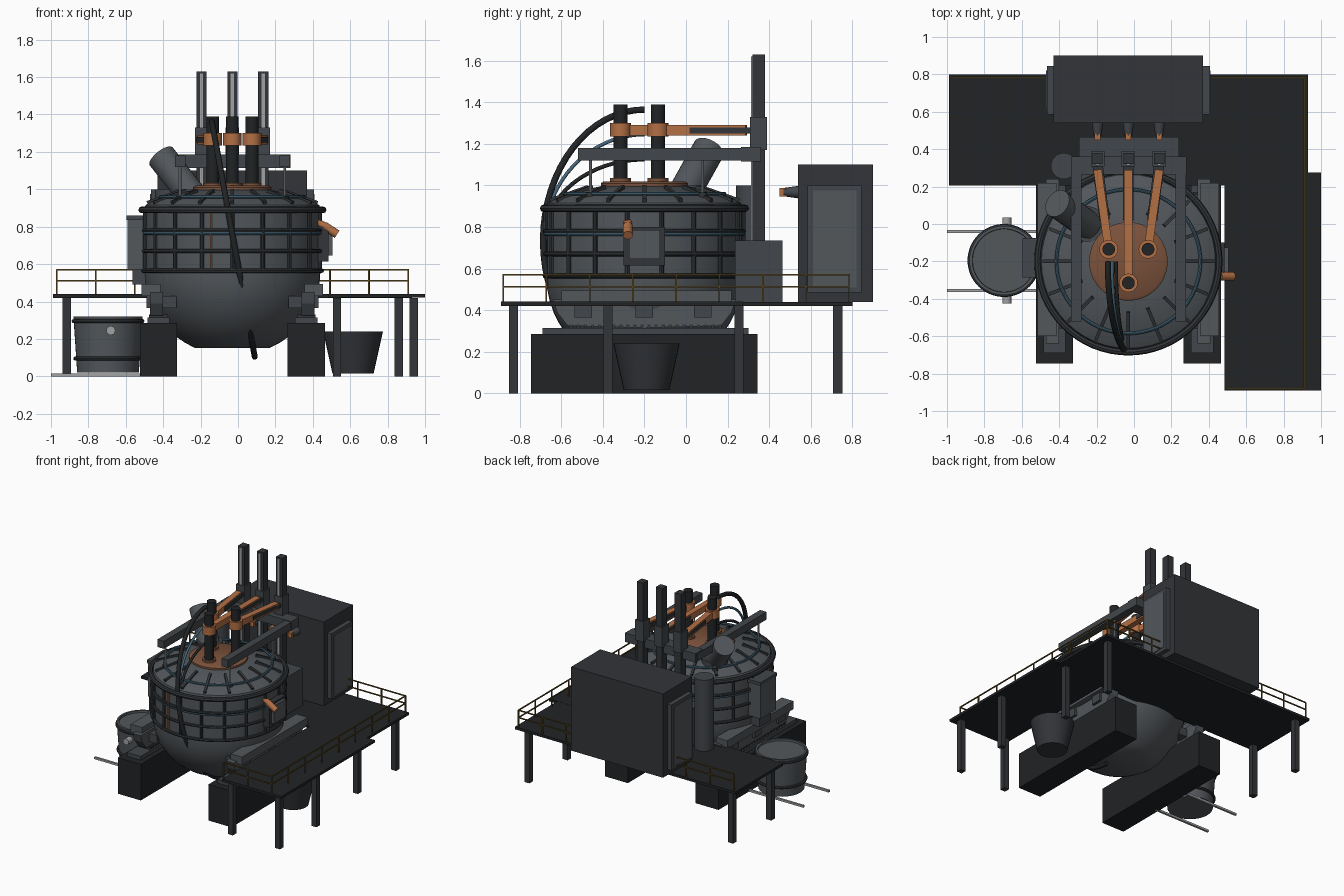
import bpy, bmesh
from math import sin, cos, pi, radians
from mathutils import Vector, Matrix

if "Cube" in bpy.data.objects:
    bpy.data.objects.remove(bpy.data.objects["Cube"])

CX, CY = -0.03, -0.20          # furnace axis


def material(name, r, g, b):
    m = bpy.data.materials.new(name)
    m.diffuse_color = (r, g, b, 1)
    m.use_nodes = True
    m.node_tree.nodes["Principled BSDF"].inputs["Base Color"].default_value = m.diffuse_color
    return m


STEEL = material("steel", .085, .095, .105)
MID = material("mid_steel", .055, .062, .07)
DARK = material("dark_steel", .032, .035, .04)
BLACK = material("graphite", .015, .017, .019)
COPPER = material("copper", .45, .16, .06)
BLUE = material("water_blue", .06, .14, .2)
LIGHT = material("bright_rod", .35, .36, .37)
YELLOW = material("rail_yellow", .12, .075, .015)
BROWN = material("roof_copper", .2, .085, .045)


def finish(name, bm, mat, smooth=False):
    bmesh.ops.recalc_face_normals(bm, faces=bm.faces)
    me = bpy.data.meshes.new(name)
    bm.to_mesh(me)
    bm.free()
    if smooth:
        me.shade_smooth()
        me.set_sharp_from_angle(angle=radians(35))
    me.materials.append(mat)
    ob = bpy.data.objects.new(name, me)
    bpy.context.collection.objects.link(ob)
    return ob


def box(name, x0, x1, y0, y1, z0, z1, mat=STEEL):
    bm = bmesh.new()
    bmesh.ops.create_cube(bm, size=1, matrix=Matrix.Translation(((x0+x1)/2, (y0+y1)/2, (z0+z1)/2))
                          @ Matrix.Diagonal((x1-x0, y1-y0, z1-z0, 1)))
    return finish(name, bm, mat)


def beam(name, p, q, w, h, mat=STEEL):
    """Rectangular bar between two points, h measured upward."""
    p, q = Vector(p), Vector(q)
    d = (q - p).normalized()
    s = d.cross(Vector((0, 0, 1))).normalized()
    rot = Matrix((s, d, s.cross(d))).transposed().to_4x4()
    bm = bmesh.new()
    bmesh.ops.create_cube(bm, size=1, matrix=Matrix.Translation((p+q)/2) @ rot
                          @ Matrix.Diagonal((w, (q-p).length, h, 1)))
    return finish(name, bm, mat)


def cyl(name, p, q, r, r2=None, mat=STEEL, n=24):
    p, q = Vector(p), Vector(q)
    rot = (q-p).to_track_quat('Z', 'Y').to_matrix().to_4x4()
    bm = bmesh.new()
    bmesh.ops.create_cone(bm, cap_ends=True, segments=n, radius1=r, radius2=r if r2 is None else r2,
                          depth=(q-p).length, matrix=Matrix.Translation((p+q)/2) @ rot)
    return finish(name, bm, mat, n > 8)


def lathe(name, prof, x, y, mat=STEEL, n=48, closed=False):
    bm = bmesh.new()
    rings = [[bm.verts.new((x+r*cos(2*pi*i/n), y+r*sin(2*pi*i/n), z)) for i in range(n)] for r, z in prof]
    pairs = list(zip(rings, rings[1:])) + ([(rings[-1], rings[0])] if closed else [])
    for a, b in pairs:
        for i in range(n):
            bm.faces.new((a[i], a[(i+1) % n], b[(i+1) % n], b[i]))
    if not closed:
        bm.faces.new(rings[0])
        bm.faces.new(rings[-1])
    return finish(name, bm, mat, True)


def ring(name, R, r, z, mat=DARK, x=CX, y=CY):
    return lathe(name, [(R+r*cos(k*pi/4), z+r*sin(k*pi/4)) for k in range(8)], x, y, mat, 64, True)


def hose(name, pts, r, mat):
    cu = bpy.data.curves.new(name, 'CURVE')
    cu.dimensions, cu.bevel_depth, cu.bevel_resolution, cu.use_fill_caps = '3D', r, 3, True
    sp = cu.splines.new('POLY')
    sp.points.add(len(pts)-1)
    for a, b in zip(sp.points, pts):
        a.co = (*b, 1)
    cu.materials.append(mat)
    ob = bpy.data.objects.new(name, cu)
    bpy.context.collection.objects.link(ob)


def polar(r, a, z):
    return (CX+r*cos(a), CY+r*sin(a), z)


# Furnace bowl and shell
bowl = [(.47*cos(a), .55-.44*sin(a)) for a in [radians(64.5*k/9) for k in range(9, -1, -1)]]
lathe("furnace_shell", bowl + [(.47, .89)], CX, CY, STEEL)
ring("shell_rim", .485, .018, .89)
for z, m, r in ((.78, DARK, .011), (.765, BLUE, .008), (.67, DARK, .011), (.565, DARK, .012)):
    ring("shell_hoop", .478, r, z, m)
for k in range(18):
    a = -pi/2 + k*pi/9
    cyl("shell_rib", polar(.475, a, .56), polar(.475, a, .885), .011, mat=DARK, n=8)
for a in (256, 10, 130):
    a = radians(a)
    cyl("copper_riser", polar(.473, a, .57), polar(.473, a, .88), .006, mat=COPPER, n=8)

# Roof with ribs, cooling ring and centre disc
lathe("roof", [(.47, .895), (.465, .915), (.42, .94), (.31, .975), (.2, .998)], CX, CY, STEEL)
for k in range(16):
    a = k*pi/8
    beam("roof_rib", polar(.27, a, .99), polar(.455, a, .925), .018, .025, DARK)
ring("roof_cooling_ring", .385, .009, .96, BLUE)
lathe("roof_delta", [(.21, .985), (.21, 1.01), (.195, 1.02)], CX, CY, BROWN)

# Electrodes, clamps, arms, masts
for (ex, ey), mx in zip(((-.135, -.135), (-.03, -.315), (.075, -.135)), (-.195, -.03, .135)):
    cyl("electrode", (ex, ey, .95), (ex, ey, 1.39), .034, mat=BLACK)
    cyl("electrode_seal", (ex, ey, 1.0), (ex, ey, 1.035), .05, mat=BROWN)
    cyl("electrode_clamp", (ex, ey, 1.235), (ex, ey, 1.3), .05, mat=COPPER)
    d = (Vector((mx, .29)) - Vector((ex, ey))).normalized()
    beam("electrode_arm", (ex+d.x*.03, ey+d.y*.03, 1.265), (mx, .29, 1.265), .045, .05, COPPER)
    t = (.29-.02)/(.29-ey)
    beam("arm_stiffener", (mx+(ex-mx)*t, .02, 1.265), (mx, .32, 1.265), .055, .028, DARK)
    box("mast", mx-.027, mx+.027, .32, .38, .44, 1.63, DARK)
    box("mast_guide", mx-.009, mx+.009, .313, .322, .7, 1.62, LIGHT)
    box("mast_sleeve", mx-.036, mx+.036, .308, .39, 1.17, 1.33, MID)
    cyl("bushing", (mx, .54, .968), (mx, .47, .968), .03, .02, MID, 16)
    box("bushing_terminal", mx-.015, mx+.015, .45, .485, .948, .988, COPPER)
box("mast_base", -.295, .24, .235, .465, .44, .735, MID)

# Roof lifting gantry
box("gantry_crossbeam", -.335, .28, .265, .36, 1.115, 1.185, MID)
for x in (-.31, .25):
    box("gantry_beam", x-.028, x+.028, -.52, .34, 1.12, 1.18, MID)
    for y in (-.46, .08):
        cyl("lifting_rod", (x, y, .93), (x, y, 1.13), .007, mat=LIGHT, n=8)
        cyl("lifting_lug", (x, y, .925), (x, y, .965), .022, mat=DARK, n=12)

# Off-gas elbow and upright duct
cyl("elbow_collar", (-.25, 0, .93), (-.25, 0, 1.0), .095, mat=MID)
cyl("offgas_elbow", (-.24, -.01, .96), (-.41, .11, 1.175), .078, mat=STEEL)
cyl("upright_duct", (-.375, .31, .44), (-.375, .31, 1.0), .07, mat=MID)

# Draped supply hoses
for ry, rz, r, m in ((.487, .63, .016, BLACK), (.482, .51, .009, BLUE), (.485, .39, .01, BLACK)):
    pts = []
    for k in range(33):
        a = pi/2 + pi*k/32
        z = .735 + rz*sin(a)
        pts.append((-.14 + (1.365-z)*.182, -.2 + ry*cos(a), z))
    hose("supply_hose", pts, r, m)

# Slag door and burner on the right
box("slag_door_frame", .38, .485, -.3, -.1, .615, .8, DARK)
box("slag_door", .47, .505, -.275, -.125, .645, .785, STEEL)
cyl("burner_barrel", (.4, -.28, .835), (.47, -.28, .80), .02, mat=COPPER, n=16)
cyl("burner_nozzle", (.46, -.28, .805), (.53, -.28, .76), .023, mat=COPPER, n=16)

# Tapping box on the left
box("tap_box", -.59, -.42, -.275, -.085, .57, .835, STEEL)
box("tap_box_lid", -.595, -.42, -.285, -.075, .835, .86, MID)
box("tap_spout", -.565, -.45, -.25, -.11, .49, .57, MID)

# Piers, rockers and cradle, one set each side
for s in (-1, 1):
    px = CX + s*.395
    box("pier", px-.1, px+.1, -.745, .345, 0, .285, BLACK)
    box("rocker_track", px-.06, px+.06, -.69, .30, .285, .315, MID)
    bm = bmesh.new()
    prof = [(-.64, .45), (-.62, .39), (-.57, .325), (-.2, .315), (.17, .325), (.22, .39), (.24, .45)]
    f = bm.faces.new([bm.verts.new((px-.035+s*.01, y, z)) for y, z in prof])
    g = bmesh.ops.extrude_face_region(bm, geom=[f])
    bmesh.ops.translate(bm, vec=(.07, 0, 0), verts=[v for v in g["geom"] if isinstance(v, bmesh.types.BMVert)])
    finish("rocker", bm, STEEL)
    for k in range(22):
        y = -.56 + k*.034
        box("rocker_tooth", px-.05, px+.05, y, y+.016, .312, .33, DARK)
    bx = CX + s*.435
    box("cradle_beam", bx-.05, bx+.05, -.6, .22, .43, .495, STEEL)
    for y in (-.495, -.2, .08):
        box("cradle_bracket", *sorted((CX+s*.3, CX+s*.46)), y-.042, y+.042, .365, .43, MID)

# Working platform, legs and railings
box("platform_back", -.99, .93, .205, .80, .42, .44, BLACK)
box("platform_side", .485, 1.0, -.89, .275, .421, .441, BLACK)
for x, y in ((-.915, .73), (-.915, .255), (.86, .73), (.86, .255), (.53, -.83), (.94, -.83), (.94, -.375)):
    box("platform_leg", x-.022, x+.022, y-.022, y+.022, 0, .42, DARK)
for p, q, n in (((-.97, .785), (.91, .785), 9), ((.91, -.88), (.91, .785), 8), ((.49, -.88), (.91, -.88), 2)):
    p, q = Vector(p), Vector(q)
    for z in (.57, .512):
        beam("railing_rail", (*p, z), (*q, z), .008, .008, YELLOW)
    for k in range(n+1):
        c = p.lerp(q, k/n)
        box("railing_post", c.x-.004, c.x+.004, c.y-.004, c.y+.004, .44, .572, YELLOW)

# Transformer house with side radiators
box("transformer", -.43, .37, .54, .90, .44, 1.10, DARK)
for a, b, c in ((-.465, -.43, -.47), (.37, .405, .41)):
    box("radiator", a, b, .585, .845, .485, 1.0, MID)
    box("radiator_panel", min(c, a+.01), max(c, b-.01), .61, .82, .51, .975, STEEL)

# Ladle on rails at the left
LX, LY = -.695, -.195
lathe("ladle", [(.165, .02), (.185, .32), (.17, .32), (.168, .305)], LX, LY, STEEL)
ring("ladle_hoop", .184, .011, .295, DARK, LX, LY)
ring("ladle_hoop", .175, .011, .095, DARK, LX, LY)
cyl("ladle_trunnion", (LX+.015, LY-.23, .245), (LX+.015, LY+.23, .245), .024, mat=LIGHT)
for y in (-.04, -.355):
    box("ladle_rail", -1.0, -.5, y-.008, y+.008, 0, .016, LIGHT)

# Slag pot under the platform
lathe("slag_pot", [(.11, .015), (.16, .24), (.148, .24), (.1, .04)], .615, -.19, DARK, 32)
